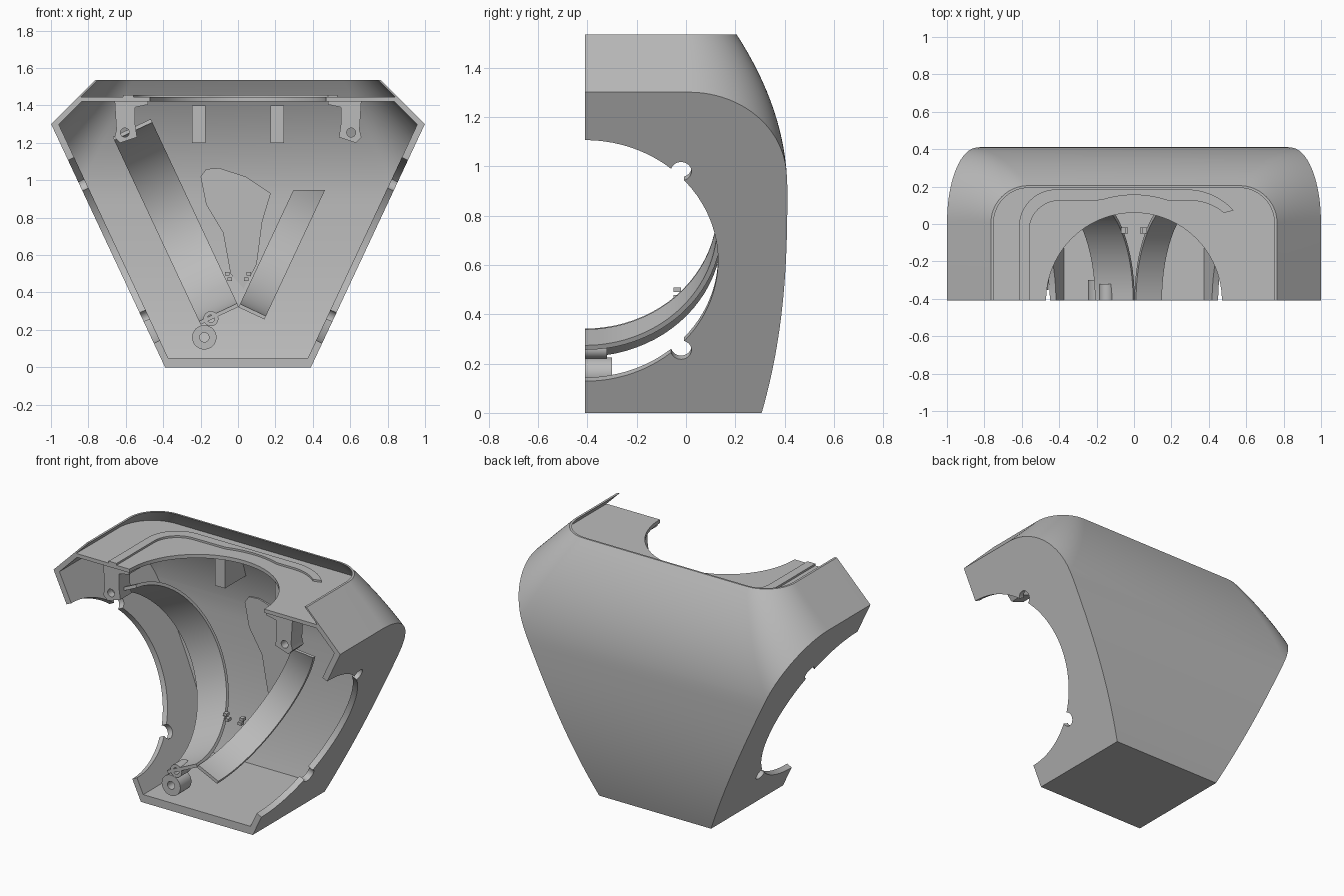
import bpy, bmesh, math
from mathutils import Vector

old = bpy.data.objects.get("Cube")
if old:
    bpy.data.objects.remove(old, do_unlink=True)

grey = bpy.data.materials.new("plain_grey")
grey.use_nodes = True
grey.diffuse_color = (0.5, 0.5, 0.5, 1)
grey.node_tree.nodes["Principled BSDF"].inputs["Base Color"].default_value = (0.5, 0.5, 0.5, 1)

FRONT = -0.41
HOLE_R = 0.54


def finish(name, bm):
    bmesh.ops.recalc_face_normals(bm, faces=bm.faces[:])
    me = bpy.data.meshes.new(name)
    bm.to_mesh(me)
    bm.free()
    me.materials.append(grey)
    ob = bpy.data.objects.new(name, me)
    bpy.context.collection.objects.link(ob)
    return ob


def prism(name, points, along):
    """Extrude a closed outline of 3D points along a vector."""
    bm = bmesh.new()
    face = bm.faces.new([bm.verts.new(p) for p in points])
    ext = bmesh.ops.extrude_face_region(bm, geom=[face], use_keep_orig=True)
    moved = [g for g in ext["geom"] if isinstance(g, bmesh.types.BMVert)]
    bmesh.ops.translate(bm, vec=Vector(along), verts=moved)
    return finish(name, bm)


def front_prism(name, outline, y0, y1):
    return prism(name, [(x, y0, z) for x, z in outline], (0, y1 - y0, 0))


def box(name, x, y, z):
    return front_prism(name, [(x[0], z[0]), (x[1], z[0]), (x[1], z[1]), (x[0], z[1])], *y)


def rod(name, centre, axis, radius, length, n=40):
    """Cylinder that starts at centre and runs along axis."""
    axis = Vector(axis).normalized()
    u = axis.orthogonal().normalized()
    v = axis.cross(u)
    turn = [2 * math.pi * i / n for i in range(n)]
    return prism(name, [Vector(centre) + radius * (u * math.cos(a) + v * math.sin(a)) for a in turn],
                 axis * length)


def cut(ob, cutter):
    mod = ob.modifiers.new("cut", "BOOLEAN")
    mod.operation = "DIFFERENCE"
    mod.solver = "EXACT"
    mod.object = cutter
    bpy.context.view_layer.objects.active = ob
    bpy.ops.object.modifier_apply(modifier=mod.name)
    bpy.data.objects.remove(cutter, do_unlink=True)


def back_depth(z):
    if z < 0.9:
        return 0.411 - 0.104 * ((0.9 - z) / 0.9) ** 2.5
    return 0.411 - 0.206 * ((z - 0.9) / 0.635) ** 2


def body(name, t, z0, z1, y0, rings=40, n=18):
    """Rounded loft, inset by t, with its two sides sliced off flat."""
    bm = bmesh.new()
    loops = []
    for k in range(rings + 1):
        z = z0 + (z1 - z0) * k / rings
        w = 0.765 + 1.535 - z - 1.2 * t
        d = back_depth(z) - t
        r = min(0.2 + 0.5 * (1.535 - z), 0.65) - t
        half = [(w, y0)]
        for i in range(n + 1):
            a = math.pi / 2 * i / n
            half.append((w - r + r * math.cos(a), d - r + r * math.sin(a)))
        ring = half + [(-x, y) for x, y in reversed(half)]
        loops.append([bm.verts.new((x, y, z)) for x, y in ring])
    for a, b in zip(loops, loops[1:]):
        for i in range(len(a)):
            j = (i + 1) % len(a)
            bm.faces.new((a[i], a[j], b[j], b[i]))
    bm.faces.new(loops[0])
    bm.faces.new(loops[-1])
    for s in (-1, 1):
        normal = Vector((s * 0.905, 0, -0.424))
        bmesh.ops.bisect_plane(bm, geom=bm.verts[:] + bm.edges[:] + bm.faces[:], dist=1e-5,
                               plane_co=Vector((s * 0.39, 0, 0)) - normal * t,
                               plane_no=normal, clear_outer=True)
        bmesh.ops.holes_fill(bm, edges=[e for e in bm.edges if e.is_boundary], sides=0)
    return finish(name, bm)


def side_frame(s):
    """Centre, inward axis and up-slope direction of a side opening."""
    return (Vector((s * 0.68, FRONT, 0.617)), Vector((-s * 0.905, 0, 0.424)),
            Vector((s * 0.424, 0, 0.905)))


def band(name, s, near, far, a0, a1, r0=0.536, r1=0.556, n=40):
    """Curved strip running round the axis of a side opening."""
    c, inward, up = side_frame(s)
    angles = [math.radians(a0 + (a1 - a0) * i / n) for i in range(n + 1)]

    def arc(r):
        return [c + inward * near + up * (r * math.sin(a)) + Vector((0, r * math.cos(a), 0))
                for a in angles]
    return prism(name, arc(r1) + arc(r0)[::-1], inward * (far - near))


def corner(cx, cy, r, a0, a1, n=12):
    """Points of a rounded corner on the top plate."""
    turn = [math.radians(a0 + (a1 - a0) * i / n) for i in range(n + 1)]
    return [(cx + r * math.cos(a), cy + r * math.sin(a)) for a in turn]


# Hollow shell, open at the front, with a recessed top plate
shell = body("shell", 0, 0, 1.535, FRONT)
cut(shell, body("inner_cavity", 0.036, 0.05, 1.422, -0.6))
cut(shell, body("top_recess", 0.012, 1.445, 1.6, -0.6, rings=10))
cut(shell, rod("top_opening", (0, FRONT, 1.35), (0, 0, 1), 0.47, 0.3, 96))

# Round side openings with two small notches each
for s in (-1, 1):
    c, inward, up = side_frame(s)
    cut(shell, rod("side_opening", c - inward * 0.12, inward, HOLE_R, 0.24, 96))
    for k in (-1, 1):
        spot = c + up * (k * 0.4) + Vector((0, 0.39, 0))
        cut(shell, rod("notch", spot - inward * 0.12, inward, 0.042, 0.24, 32))

# Curved inner bands, the left one cut off level
left_band = band("left_band", 1, 0.335, 0.488, -90, 28)
cut(left_band, box("band_trim", (0, 1), (-0.5, 0.5), (0.948, 1.5)))
parts = [shell, band("right_band", -1, 0.27, 0.495, -90, 84), left_band]

# Raised guide strip on the top plate, with a hooked end
outer = [(-0.615, FRONT)] + corner(-0.415, -0.015, 0.2, 180, 90) + corner(0.28, -0.155, 0.34, 90, 42)
inner = (corner(0.3, -0.155, 0.28, 50, 90) + [(0.18, 0.125)] + corner(0, -0.415, 0.57, 72, 108)
         + corner(-0.4, -0.035, 0.16, 90, 180) + [(-0.56, FRONT)])
parts.append(prism("top_guide", [(x, y, 1.44) for x, y in outer + inner], (0, 0, 0.017)))

# Hanging brackets, posts and tiny studs
bracket = [(0.48, 1.43), (0.66, 1.43), (0.65, 1.27), (0.66, 1.23), (0.63, 1.2),
           (0.54, 1.23), (0.55, 1.3), (0.55, 1.39), (0.48, 1.405)]
for s, side in ((-1, "right"), (1, "left")):
    hanger = front_prism(side + "_bracket", [(s * x, z) for x, z in bracket], -0.4, -0.29)
    cut(hanger, rod("pin_hole", (s * 0.605, -0.5, 1.255), (0, 1, 0), 0.024, 0.3, 24))
    parts.append(hanger)
    post = [(0.12, 1.2), (0.335, 1.2), (0.255, 1.4), (0.12, 1.4)]
    parts.append(prism(side + "_post", [(s * 0.21 - 0.035, y, z) for y, z in post], (0.07, 0, 0)))
    for k, z in enumerate((0.47, 0.5)):
        x = s * (0.045 + 0.012 * k)
        parts.append(box(f"{side}_stud_{k}", (x - 0.012, x + 0.012), (-0.05, -0.02),
                         (z - 0.009, z + 0.009)))

# Pivot boss and lug at the foot of the long band
boss = rod("pivot_boss", (-0.18, FRONT, 0.16), (0, 1, 0), 0.065, 0.11)
cut(boss, rod("boss_hole", (-0.18, -0.5, 0.16), (0, 1, 0), 0.025, 0.3, 24))
lug = rod("small_lug", (-0.145, FRONT, 0.26), (0, 1, 0), 0.04, 0.09)
cut(lug, rod("lug_hole", (-0.145, -0.5, 0.26), (0, 1, 0), 0.02, 0.3, 24))
parts += [boss, lug]

# Leaf-shaped pad on the back wall
leaf = [(-0.2, 1.02), (-0.17, 1.06), (-0.1, 1.065), (0.04, 1.02), (0.175, 0.93), (0.13, 0.78),
        (0.1, 0.55), (0.03, 0.42), (-0.04, 0.5), (-0.08, 0.72), (-0.17, 0.87)]
parts.append(front_prism("back_pad", leaf, 0.352, 0.376))

# Smooth shading with crisp edges
bpy.ops.object.select_all(action="DESELECT")
for ob in parts:
    ob.select_set(True)
bpy.context.view_layer.objects.active = shell
bpy.ops.object.shade_smooth_by_angle(angle=math.radians(25))
